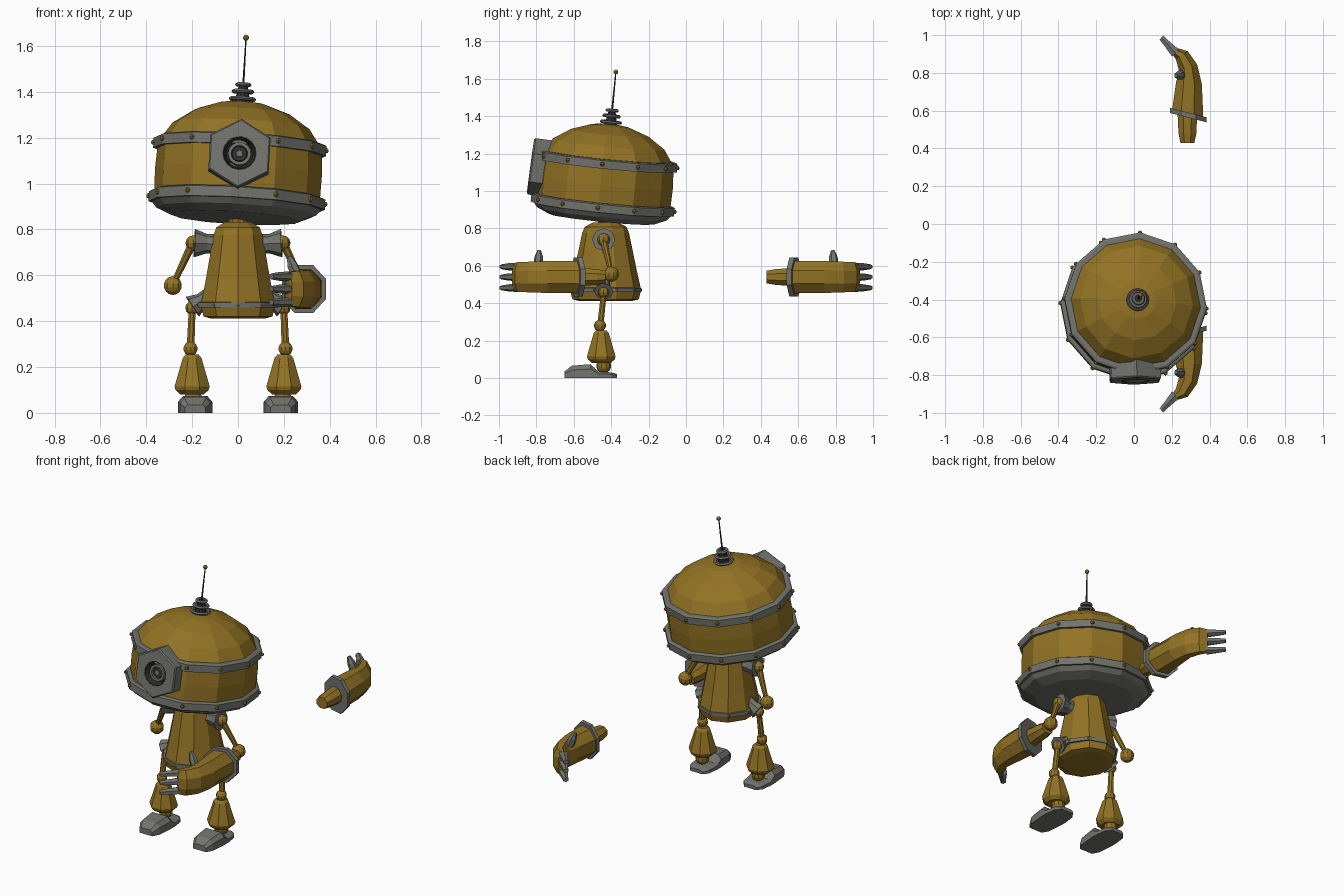
import bpy, bmesh, math
from mathutils import Matrix, Vector

if "Cube" in bpy.data.objects:
    bpy.data.objects.remove(bpy.data.objects["Cube"])

def material(name, rgb):
    m = bpy.data.materials.new(name)
    m.diffuse_color = (*rgb, 1)
    m.use_nodes = True
    m.node_tree.nodes["Principled BSDF"].inputs["Base Color"].default_value = m.diffuse_color
    return m

GOLD = material("gold_paint", (0.29, 0.172, 0.018))
GREY = material("grey_metal", (0.17, 0.175, 0.155))
DARK = material("dark_metal", (0.03, 0.03, 0.03))

def finish(name, bm, mat, matrix=Matrix()):
    bmesh.ops.remove_doubles(bm, verts=bm.verts, dist=1e-5)
    bmesh.ops.transform(bm, matrix=matrix, verts=bm.verts)
    bmesh.ops.recalc_face_normals(bm, faces=bm.faces)
    me = bpy.data.meshes.new(name)
    bm.to_mesh(me)
    bm.free()
    me.materials.append(mat)
    ob = bpy.data.objects.new(name, me)
    bpy.context.collection.objects.link(ob)
    return ob

def skin(name, rings, mat, matrix=Matrix(), loop=False):
    """Bridge rings of points; cap the ends, or close the rings into a loop."""
    bm = bmesh.new()
    vs = [[bm.verts.new(p) for p in r] for r in rings]
    n = len(vs[0])
    pairs = list(zip(vs, vs[1:])) + ([(vs[-1], vs[0])] if loop else [])
    for a, b in pairs:
        for i in range(n):
            j = (i + 1) % n
            bm.faces.new((a[i], a[j], b[j], b[i]))
    if not loop:
        bm.faces.new(vs[0])
        bm.faces.new(vs[-1])
    return finish(name, bm, mat, matrix)

def lathe(name, profile, n, mat, matrix=Matrix(), loop=False, phase=0.0, sy=1.0):
    """Turn (radius, height) pairs about local z."""
    angs = [phase + math.tau * i / n for i in range(n)]
    rings = [[(r * math.cos(a), r * sy * math.sin(a), z) for a in angs]
             for r, z in profile]
    return skin(name, rings, mat, matrix, loop)

def along(p, q):
    d = Vector(q) - Vector(p)
    return Matrix.Translation(p) @ d.to_track_quat('Z', 'Y').to_matrix().to_4x4(), d.length

def rod(name, p, q, r0, r1, n, mat, mid=None):
    m, l = along(p, q)
    prof = [(r0, 0)] + ([(mid, l * 0.5)] if mid else []) + [(r1, l)]
    return lathe(name, prof, n, mat, m)

def balls(name, points, r, mat, matrix=Matrix(), u=10, v=7):
    bm = bmesh.new()
    for p in points:
        bmesh.ops.create_uvsphere(bm, u_segments=u, v_segments=v, radius=r,
                                  matrix=Matrix.Translation(p))
    return finish(name, bm, mat, matrix)

# Tilted head frame, with its origin at the lower band
HEAD = (Matrix.Translation((-0.005, -0.445, 0.928))
        @ Matrix.Rotation(math.radians(3.2), 4, 'Y')
        @ Matrix.Rotation(math.radians(-5.7), 4, 'X'))
YAW = math.radians(-4)

# Head shell, underside and riveted bands
lathe("head_shell", [(0.362, 0.0), (0.365, 0.12), (0.358, 0.24), (0.30, 0.325), (0.21, 0.385),
                     (0.10, 0.423), (0.03, 0.432)], 12, GOLD, HEAD, phase=YAW)
lathe("head_underside", [(0.378, -0.015), (0.35, -0.05), (0.285, -0.078), (0.02, -0.085)],
      12, GREY, HEAD, phase=YAW)
for label, z, r in (("lower", 0.0, 0.386), ("upper", 0.235, 0.378)):
    lathe(label + "_band", [(r - 0.04, z - 0.024), (r, z - 0.024), (r, z + 0.02),
                            (r - 0.012, z + 0.026), (r - 0.04, z + 0.026)],
          12, GREY, HEAD, loop=True, phase=YAW)
    spots = [(r * math.cos(YAW + math.tau * i / 12), r * math.sin(YAW + math.tau * i / 12), z)
             for i in range(12) if i != 9]
    balls(label + "_rivets", spots, 0.012, GOLD, HEAD, 6, 4)

# Hexagonal eye housing with a recessed lens; local z points out of the face
EYE = (HEAD @ Matrix.Translation((0.0, -0.385, 0.165))
       @ Matrix.Rotation(math.radians(88), 4, 'X'))
housing = lathe("eye_housing", [(0.152, -0.08), (0.152, 0.012), (0.145, 0.02)], 6, GREY, EYE,
                phase=math.pi / 2)
cutter = lathe("eye_cutter", [(0.075, -0.03), (0.075, 0.06)], 16, DARK, EYE)
cutter.hide_render = True
cutter.hide_viewport = True
cut = housing.modifiers.new("recess", 'BOOLEAN')
cut.object = cutter
cut.operation = 'DIFFERENCE'
lathe("eye_socket", [(0.056, -0.032), (0.076, -0.032), (0.076, 0.019), (0.070, 0.019)], 16,
      DARK, EYE, loop=True)
lathe("eye_backing", [(0.074, -0.032), (0.074, -0.026)], 16, DARK, EYE)
lathe("lens_ring", [(0.034, -0.03), (0.052, -0.03), (0.050, 0.005), (0.036, 0.005)], 16,
      GREY, EYE, loop=True)
lathe("lens_barrel", [(0.035, -0.028), (0.032, -0.005)], 12, DARK, EYE)
lathe("lens_pupil", [(0.018, -0.02), (0.014, 0.0)], 10, GREY, EYE)

# Antenna: stacked coil rings, mast and tip
for i, (r, z) in enumerate(((0.060, 0.443), (0.050, 0.476), (0.036, 0.506))):
    prof = [(r - 0.011 + 0.011 * math.cos(a), z + 0.009 * math.sin(a))
            for a in (math.tau * k / 6 for k in range(6))]
    lathe(f"antenna_ring_{i + 1}", prof, 16, GREY, HEAD, loop=True)
lathe("antenna_base", [(0.036, 0.42), (0.028, 0.46), (0.018, 0.51)], 10, DARK, HEAD)
tip = (0.035, -0.375, 1.636)
rod("antenna_mast", HEAD @ Vector((0, 0, 0.43)), tip, 0.006, 0.003, 6, DARK)
balls("antenna_tip", [tip], 0.013, GOLD, u=8, v=6)

# Torso, waist band and neck
BODY = Matrix.Translation((0.0, -0.43, 0.0))
lathe("torso", [(0.125, 0.412), (0.158, 0.42), (0.170, 0.47), (0.148, 0.58), (0.112, 0.775),
                (0.100, 0.808), (0.06, 0.832)], 10, GOLD, BODY, phase=math.pi / 10, sy=1.12)
lathe("waist_band", [(0.155, 0.46), (0.183, 0.46), (0.183, 0.482), (0.155, 0.484)], 10, GREY,
      BODY, loop=True, phase=math.pi / 10, sy=1.05)
balls("waist_rivets", [(0.178 * math.cos(a), 0.187 * math.sin(a), 0.471)
                       for a in (math.tau * (i + 0.5) / 10 for i in range(10))],
      0.009, GOLD, BODY, 6, 4)
balls("neck_joint", [(0, -0.43, 0.835)], 0.042, GOLD)

# Limbs, repeated on both sides
for s, side in ((-1, "right"), (1, "left")):
    # Shoulder flare, upper arm and elbow
    rod(side + "_shoulder_flare", (s * 0.08, -0.435, 0.735), (s * 0.19, -0.44, 0.74),
        0.045, 0.062, 8, GREY, mid=0.042)
    balls(side + "_shoulder_joint", [(s * 0.195, -0.44, 0.74)], 0.034, GOLD, u=8, v=6)
    rod(side + "_upper_arm", (s * 0.2, -0.44, 0.735), (s * 0.283, -0.40, 0.56),
        0.02, 0.013, 8, GOLD)
    balls(side + "_elbow", [(s * 0.284, -0.40, 0.555)], 0.041, GOLD)
    # Hip flare, thigh and knee
    rod(side + "_hip_flare", (s * 0.12, -0.435, 0.515), (s * 0.198, -0.44, 0.463),
        0.036, 0.052, 8, GREY, mid=0.034)
    balls(side + "_hip_joint", [(s * 0.2, -0.44, 0.458)], 0.03, GOLD, u=8, v=6)
    rod(side + "_thigh", (s * 0.2, -0.44, 0.45), (s * 0.207, -0.458, 0.28),
        0.016, 0.018, 8, GOLD)
    balls(side + "_knee", [(s * 0.207, -0.46, 0.28)], 0.032, GOLD)
    # Bell-shaped shin and ankle
    lathe(side + "_shin", [(0.03, 0.255), (0.044, 0.24), (0.083, 0.115), (0.078, 0.10),
                           (0.055, 0.08)], 8, GOLD,
          Matrix.Translation((s * 0.2, -0.453, 0)), phase=math.pi / 8)
    balls(side + "_ankle", [(s * 0.195, -0.44, 0.065)], 0.04, GOLD)
    # Foot: cross-sections from toe to heel as (y, half width, height)
    feet = []
    for y, w, h in ((-0.65, 0.045, 0.035), (-0.61, 0.066, 0.066), (-0.51, 0.075, 0.074),
                    (-0.47, 0.075, 0.035), (-0.40, 0.066, 0.03), (-0.37, 0.042, 0.022)):
        c = s * 0.187
        feet.append([(c - w, y, 0), (c + w, y, 0), (c + w, y, h * 0.65),
                     (c + w * 0.7, y, h), (c - w * 0.7, y, h), (c - w, y, h * 0.65)])
    skin(side + "_foot", feet, GREY)

# Forearms with hands, mirrored front to back
def section(L, R, rz, t, zc=0.54, n=8):
    """Ring spanning two plan points, with half height rz."""
    c = (Vector(L) + Vector(R)) / 2
    h = (Vector(R) - Vector(L)) / 2
    ring = []
    for i in range(n):
        a = math.tau * (i + 0.5) / n
        p = c + h * math.cos(a) * 1.07
        ring.append((p.x, t * p.y, zc + rz * 1.07 * math.sin(a)))
    return ring

for t, where in ((-1, "front"), (1, "rear")):
    skin(where + "_forearm_stub",
         [section((0.245, 0.43), (0.32, 0.43), 0.034, t),
          section((0.235, 0.48), (0.33, 0.475), 0.042, t),
          section((0.23, 0.59), (0.335, 0.57), 0.05, t)], GOLD)
    skin(where + "_cuff",
         [section((0.19, 0.588), (0.385, 0.538), 0.106, t),
          section((0.19, 0.615), (0.385, 0.565), 0.106, t)], GREY)
    skin(where + "_forearm",
         [section((0.20, 0.60), (0.368, 0.56), 0.088, t),
          section((0.222, 0.75), (0.36, 0.74), 0.086, t),
          section((0.238, 0.81), (0.335, 0.845), 0.083, t),
          section((0.222, 0.87), (0.285, 0.915), 0.08, t),
          section((0.205, 0.897), (0.235, 0.93), 0.074, t)], GOLD)
    # Three jointed fingers
    for i, z in enumerate((0.595, 0.54, 0.482)):
        skin(f"{where}_finger_{i + 1}",
             [section((0.20, 0.885), (0.24, 0.925), 0.02, t, z, 6),
              section((0.165, 0.935), (0.195, 0.962), 0.018, t, z, 6),
              section((0.135, 0.975), (0.155, 0.998), 0.012, t, z, 6)], GREY)
    # Thumb
    m, l = along((0.255, t * 0.79, 0.60), (0.222, t * 0.785, 0.682))
    lathe(where + "_thumb", [(0.026, 0), (0.024, l * 0.55), (0.010, l)], 6, GREY, m)
